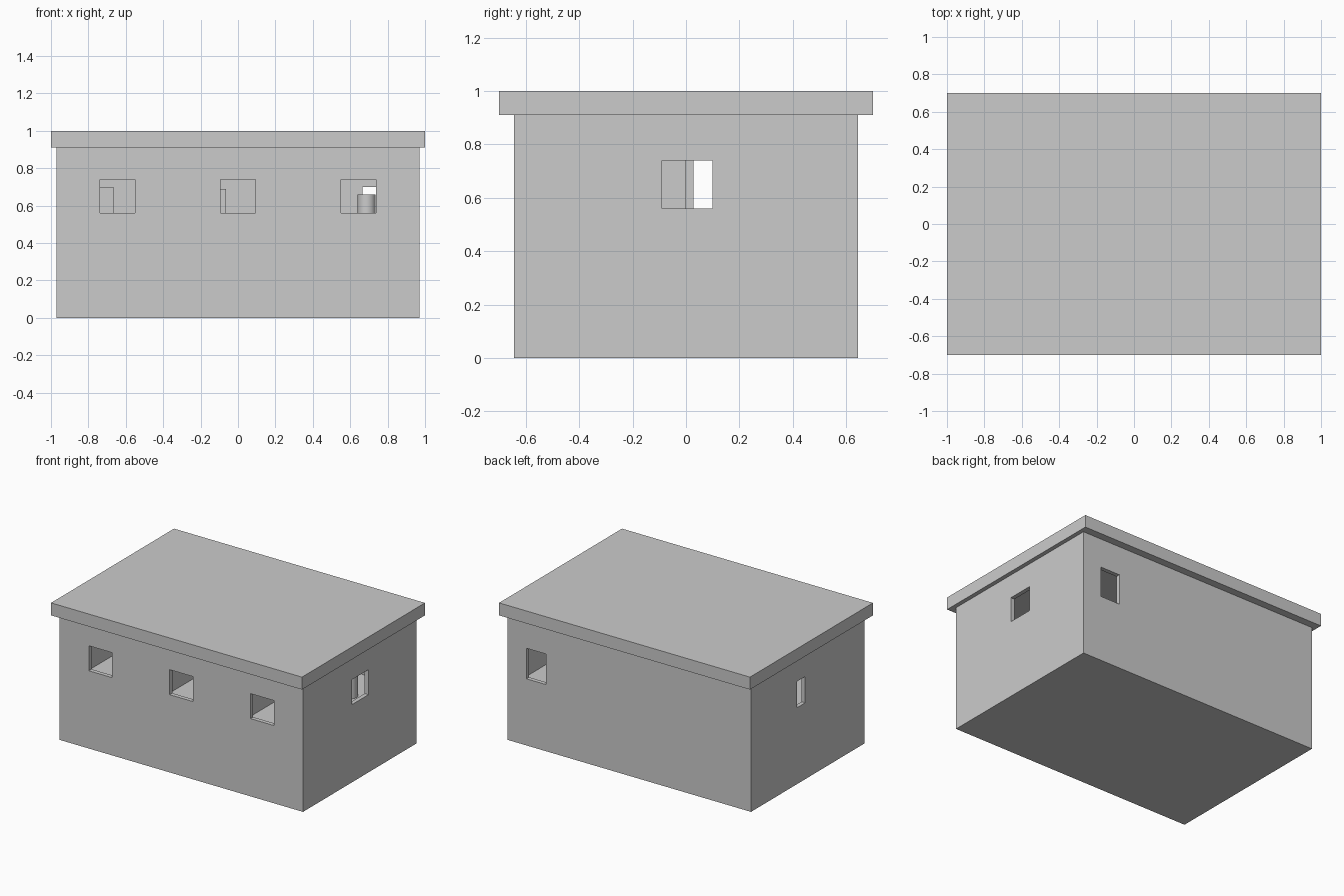
import bpy

if "Cube" in bpy.data.objects:
    bpy.data.objects.remove(bpy.data.objects["Cube"])


def box(name, x0, x1, y0, y1, z0, z1):
    bpy.ops.mesh.primitive_cube_add(
        size=1, location=((x0 + x1) / 2, (y0 + y1) / 2, (z0 + z1) / 2))
    ob = bpy.context.object
    ob.name = name
    ob.scale = (x1 - x0, y1 - y0, z1 - z0)
    bpy.ops.object.transform_apply(location=True, rotation=False, scale=True)
    return ob


def cut(target, cutter):
    mod = target.modifiers.new("cut", 'BOOLEAN')
    mod.operation = 'DIFFERENCE'
    mod.solver = 'EXACT'
    mod.object = cutter
    cutter.hide_render = True
    cutter.display_type = 'WIRE'


X, Y, T = 0.97, 0.645, 0.03   # wall half sizes and thickness
EAVE, FLOOR = 0.91, 0.40

# Hollow building with a raised floor
walls = box("walls", -X, X, -Y, Y, 0, EAVE)
cut(walls, box("room_cutter", -X + T, X - T, -Y + T, Y - T, FLOOR, EAVE + 0.05))

# Three front windows
for i, x in enumerate((-0.645, 0, 0.645)):
    cut(walls, box(f"front_window_cutter_{i}", x - 0.093, x + 0.093,
                   -Y - 0.1, -Y + 0.1, 0.56, 0.74))

# Windows in the right, left and back walls
cut(walls, box("right_window_cutter", X - 0.1, X + 0.1, -0.09, 0.10, 0.56, 0.74))
cut(walls, box("left_window_cutter", -X - 0.1, -X + 0.1, 0.028, 0.12, 0.55, 0.74))
cut(walls, box("back_window_cutter", 0.665, 0.82, Y - 0.1, Y + 0.1, 0.48, 0.70))

# Overhanging flat roof slab
box("roof", -1, 1, -0.7, 0.7, EAVE, 1.0)

# Interior partitions, open towards the back
for side, x in (("left", -0.32), ("right", 0.32)):
    box(f"{side}_partition", x - 0.015, x + 0.015, -Y + T, 0, FLOOR, EAVE)

# Cabinets on the inside of the back wall
for i, (x, top) in enumerate(((-0.665, 0.70), (-0.065, 0.69))):
    box(f"cabinet_{i}", x - 0.155, x, Y - T - 0.06, Y - T, FLOOR, top)

# Round drum inside, seen through the right front window
bpy.ops.mesh.primitive_cylinder_add(vertices=24, radius=0.048, depth=0.26,
                                    location=(0.688, 0.3, FLOOR + 0.13))
bpy.context.object.name = "drum"
bpy.ops.object.shade_smooth_by_angle()
